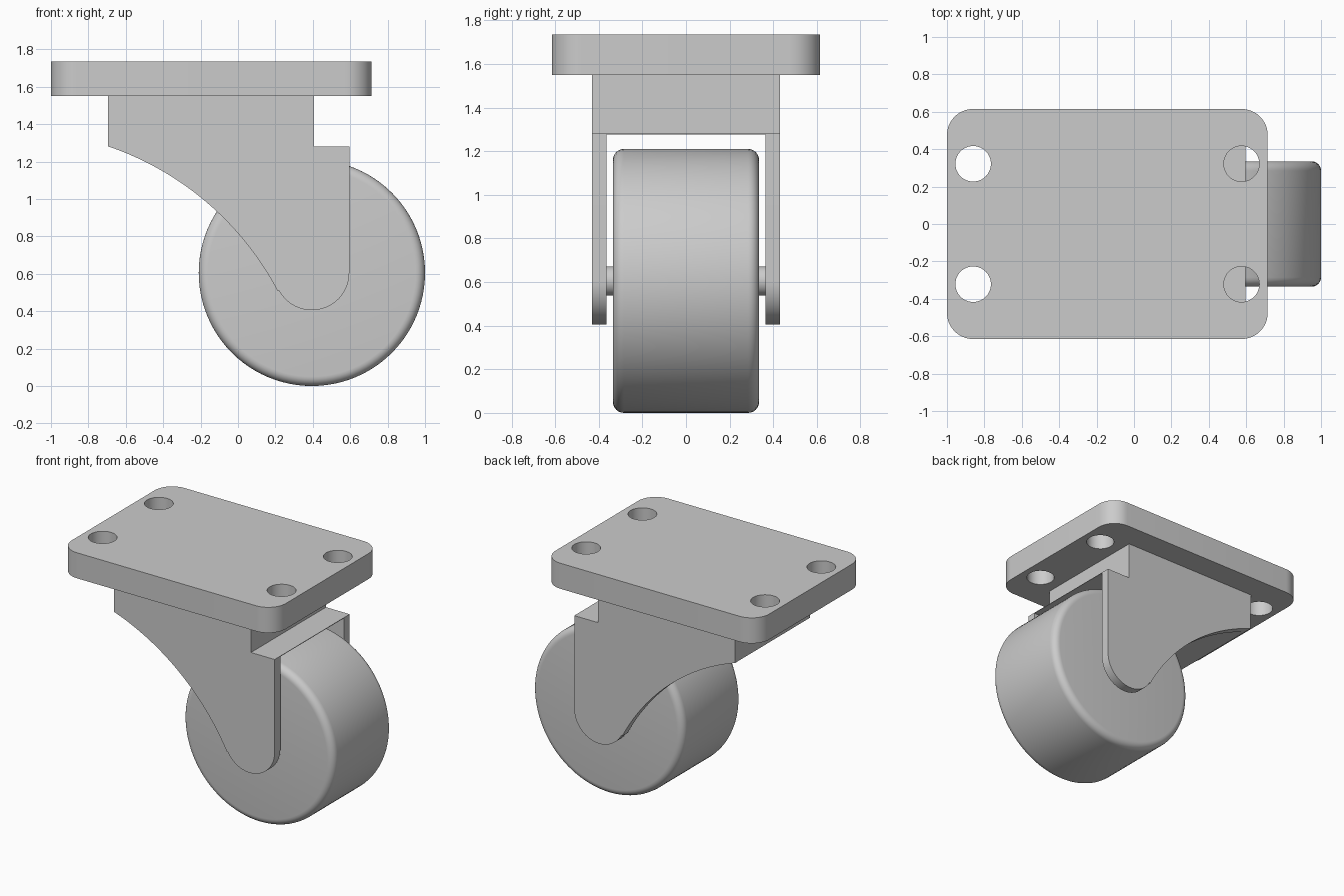
import bpy, bmesh, math
from mathutils import Vector

if "Cube" in bpy.data.objects:
    bpy.data.objects.remove(bpy.data.objects["Cube"])

grey = bpy.data.materials.new("light grey metal")
grey.use_nodes = True
COLOUR = (0.6, 0.6, 0.6, 1)
grey.diffuse_color = COLOUR
grey.node_tree.nodes["Principled BSDF"].inputs["Base Color"].default_value = COLOUR

AXLE_X, AXLE_Z, WHEEL_R = 0.395, 0.605, 0.605
SHOULDER_Z, PLATE_Z, TOP_Z = 1.28, 1.55, 1.735


def arc(cx, cy, r, start, end, steps):
    """Points along an arc, angles in degrees."""
    angles = [math.radians(start + (end - start) * i / steps) for i in range(steps + 1)]
    return [(cx + r * math.cos(a), cy + r * math.sin(a)) for a in angles]


def prism(name, points, direction):
    """Extrude a closed outline of 3D points."""
    bm = bmesh.new()
    face = bm.faces.new([bm.verts.new(p) for p in points])
    grown = bmesh.ops.extrude_face_region(bm, geom=[face])
    verts = [g for g in grown["geom"] if isinstance(g, bmesh.types.BMVert)]
    bmesh.ops.translate(bm, verts=verts, vec=Vector(direction))
    bmesh.ops.recalc_face_normals(bm, faces=bm.faces)
    mesh = bpy.data.meshes.new(name)
    bm.to_mesh(mesh)
    bm.free()
    mesh.materials.append(grey)
    obj = bpy.data.objects.new(name, mesh)
    bpy.context.collection.objects.link(obj)
    return obj


def activate(obj):
    bpy.ops.object.select_all(action="DESELECT")
    obj.select_set(True)
    bpy.context.view_layer.objects.active = obj


def cut(obj, cutter):
    """Subtract the cutter, then discard it."""
    mod = obj.modifiers.new("cut", "BOOLEAN")
    mod.operation, mod.solver, mod.object = "DIFFERENCE", "EXACT", cutter
    activate(obj)
    bpy.ops.object.modifier_apply(modifier=mod.name)
    bpy.data.objects.remove(cutter)


def smooth(obj):
    activate(obj)
    bpy.ops.object.shade_smooth_by_angle(angle=math.radians(35))


def cylinder_y(name, r, half, sides):
    outline = arc(AXLE_X, AXLE_Z, r, 0, 360, sides)[:-1]
    return prism(name, [(x, -half, z) for x, z in outline], (0, 2 * half, 0))


# Mounting plate with rounded corners and four bolt holes
left, right, half_y, corner = -1.0, 0.715, 0.615, 0.14
outline = []
for cx, cy, a in ((right - corner, half_y - corner, 0), (left + corner, half_y - corner, 90),
                  (left + corner, corner - half_y, 180), (right - corner, corner - half_y, 270)):
    outline += arc(cx, cy, corner, a, a + 90, 12)
plate = prism("mounting_plate", [(x, y, PLATE_Z) for x, y in outline], (0, 0, TOP_Z - PLATE_Z))
for x in (-0.86, 0.575):
    for y in (-0.322, 0.322):
        ring = arc(x, y, 0.095, 0, 360, 40)[:-1]
        cut(plate, prism("bolt_hole", [(px, py, PLATE_Z - 0.1) for px, py in ring], (0, 0, 0.4)))
smooth(plate)

# Fork: side profile with a swept leading edge and round axle end
profile = arc(-1.2135, -0.245, 1.612, 71.2, 27.8, 32)
profile += arc(AXLE_X, AXLE_Z, 0.2, 207.8, 360, 24)
profile += [(0.595, SHOULDER_Z), (0.405, SHOULDER_Z), (0.405, PLATE_Z), (-0.695, PLATE_Z)]
fork = prism("fork", [(x, -0.43, z) for x, z in profile], (0, 0.86, 0))

# Wheel slot, leaving a thin web at the shoulder
slot = [(-1, -0.365, 0), (1, -0.365, 0), (1, -0.365, SHOULDER_Z - 0.004), (-1, -0.365, SHOULDER_Z - 0.004)]
cut(fork, prism("wheel_slot", slot, (0, 0.73, 0)))
smooth(fork)

# Wheel with rounded rims
wheel = cylinder_y("wheel", WHEEL_R, 0.335, 96)
bevel = wheel.modifiers.new("rounded rim", "BEVEL")
bevel.width, bevel.segments, bevel.angle_limit = 0.05, 6, math.radians(50)
activate(wheel)
bpy.ops.object.modifier_apply(modifier=bevel.name)
smooth(wheel)

# Axle between the fork arms
smooth(cylinder_y("axle", 0.067, 0.38, 32))
